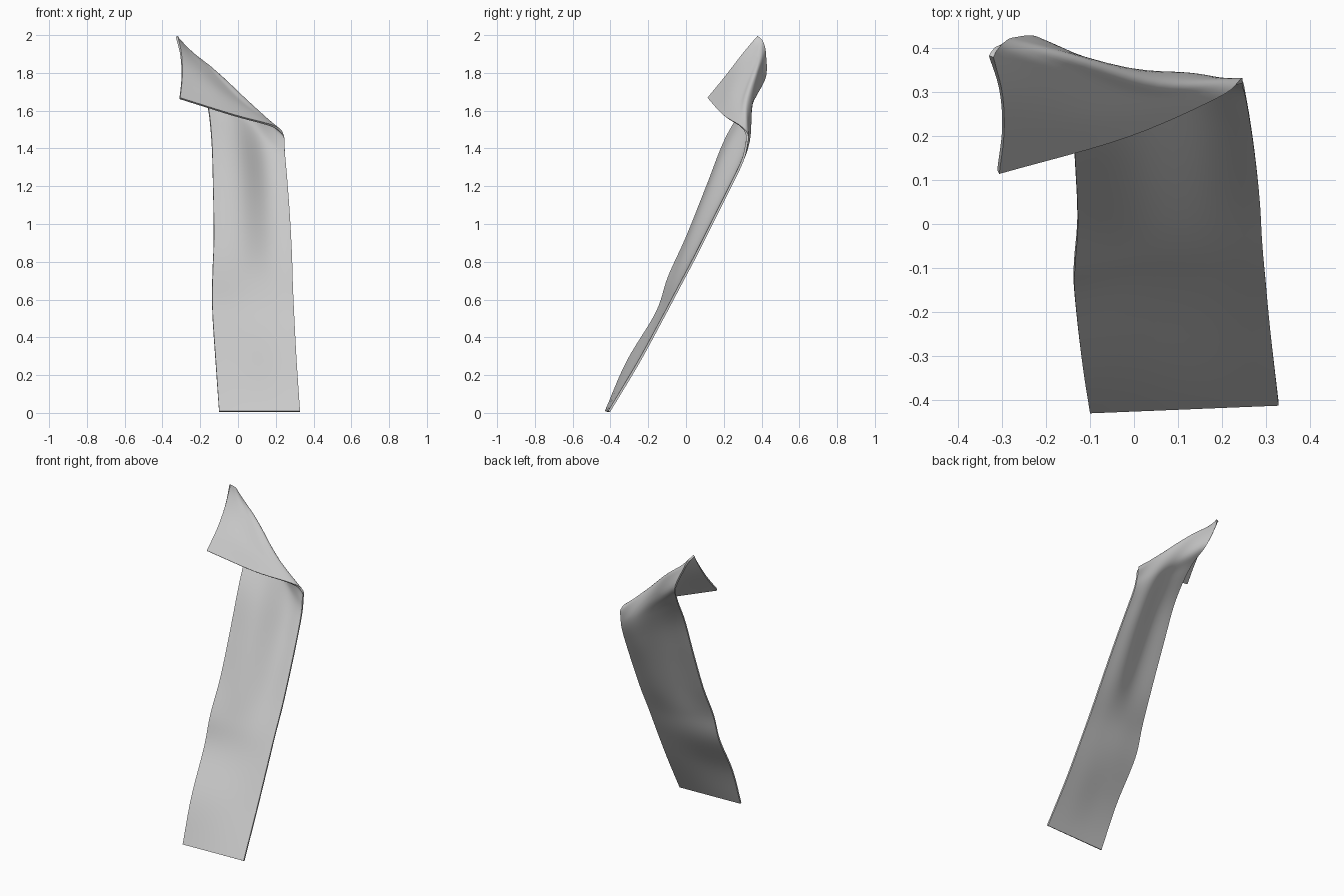
import bpy, bmesh
from mathutils import Vector

if "Cube" in bpy.data.objects:
    bpy.data.objects.remove(bpy.data.objects["Cube"])

# Main strip: left edge, right edge, depth bulge of the two inner columns
strip = [
    ((-.10, -.424, .008), (.328, -.407, .008), 0, 0),
    ((-.118, -.31, .27), (.310, -.25, .27), 0, .004),
    ((-.135, -.155, .53), (.298, -.125, .50), .006, .005),
    ((-.135, -.09, .72), (.290, -.035, .67), .006, .008),
    ((-.128, .005, .93), (.285, .055, .84), -.010, .014),
    ((-.132, .113, 1.20), (.275, .15, 1.03), -.016, .022),
    ((-.14, .212, 1.45), (.263, .235, 1.20), -.015, .030),
    ((-.163, .325, 1.64), (.252, .297, 1.33), -.022, .018),
    ((-.215, .415, 1.77), (.246, .318, 1.41), -.032, -.008),
]
# Fold line, then the flap that turns back over the front
flap = [
    ((-.275, .418, 1.90), (-.125, .375, 1.805), (.06, .320, 1.637), (.240, .323, 1.47)),
    ((-.302, .407, 1.96), (-.170, .360, 1.835), (.01, .292, 1.650), (.185, .288, 1.518)),
    ((-.316, .394, 1.98), (-.23, .335, 1.862), (-.13, .25, 1.718), (-.02, .200, 1.575)),
    ((-.324, .38, 1.993), (-.302, .30, 1.895), (-.297, .212, 1.78), (-.308, .118, 1.665)),
]


def smooth(pts, steps):
    """Catmull-Rom samples through pts."""
    p = [2 * pts[0] - pts[1]] + list(pts) + [2 * pts[-1] - pts[-2]]
    out = []
    for i in range(1, len(p) - 2):
        a, b, c, d = p[i - 1:i + 3]
        for k in range(steps):
            t = k / steps
            out.append(.5 * (2 * b + (c - a) * t + (2 * a - 5 * b + 4 * c - d) * t * t
                             + (3 * b - a - 3 * c + d) * t ** 3))
    return out + [pts[-1].copy()]


rows = []
for left, right, b1, b2 in strip:
    a, b = Vector(left), Vector(right)
    rows.append([a, a.lerp(b, .36) + Vector((0, b1, 0)),
                 a.lerp(b, .71) + Vector((0, b2, 0)), b])
rows += [[Vector(p) for p in row] for row in flap]

# Smooth along the length, then across the width
columns = [smooth([r[c] for r in rows], 6) for c in range(4)]
grid = [smooth(list(r), 6) for r in zip(*columns)]

# Folded cloth sheet
bm = bmesh.new()
vs = [[bm.verts.new(p) for p in row] for row in grid]
for r0, r1 in zip(vs, vs[1:]):
    for i in range(len(r0) - 1):
        bm.faces.new((r0[i], r0[i + 1], r1[i + 1], r1[i]))
mesh = bpy.data.meshes.new("folded_cloth")
bm.to_mesh(mesh)
bm.free()
cloth = bpy.data.objects.new("folded_cloth", mesh)
bpy.context.collection.objects.link(cloth)

# Cloth thickness
solid = cloth.modifiers.new("thickness", 'SOLIDIFY')
solid.thickness = .012
solid.offset = 0

bpy.context.view_layer.objects.active = cloth
cloth.select_set(True)
bpy.ops.object.modifier_apply(modifier=solid.name)
bpy.ops.object.shade_smooth_by_angle(angle=.7)
